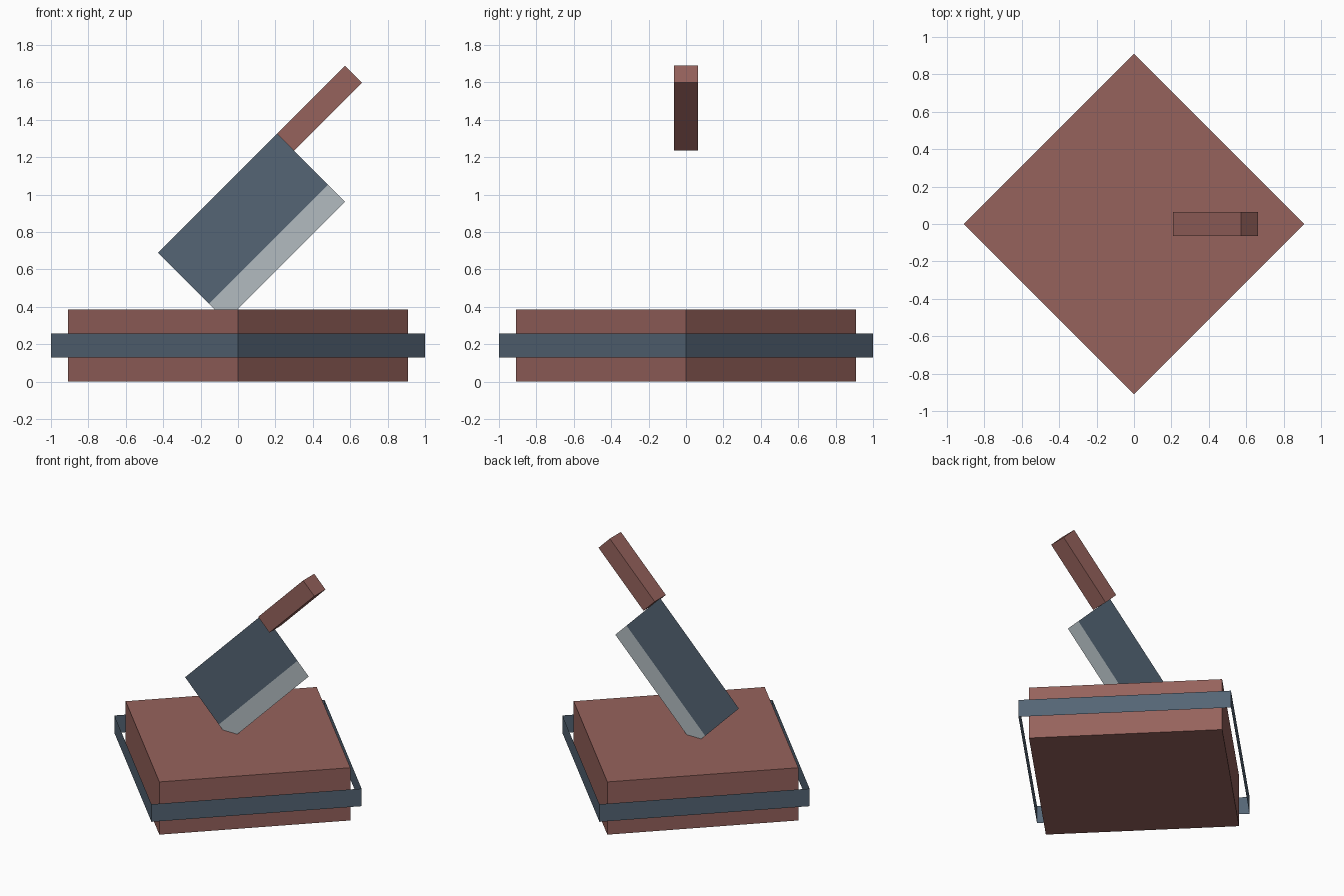
import bpy, bmesh
from math import radians, sqrt
from mathutils import Matrix

if "Cube" in bpy.data.objects:
    bpy.data.objects.remove(bpy.data.objects["Cube"])

U = sqrt(2) / 11  # modelling unit: the band is eleven units wide


def material(name, rgb):
    m = bpy.data.materials.new(name)
    m.use_nodes = True
    m.diffuse_color = (*rgb, 1)
    m.node_tree.nodes["Principled BSDF"].inputs["Base Color"].default_value = (*rgb, 1)
    return m


wood = material("reddish brown wood", (0.305, 0.123, 0.108))
steel = material("slate blue steel", (0.089, 0.130, 0.178))
edge = material("pale grey edge", (0.445, 0.500, 0.530))


def box(name, size, matrix, mats):
    """Box of the given size in units; returns its bmesh and a finishing call."""
    bm = bmesh.new()
    bmesh.ops.create_cube(bm, size=U)
    bmesh.ops.scale(bm, vec=size, verts=bm.verts)

    def finish():
        me = bpy.data.meshes.new(name)
        bm.to_mesh(me)
        bm.free()
        for m in mats:
            me.materials.append(m)
        ob = bpy.data.objects.new(name, me)
        ob.matrix_world = matrix
        bpy.context.collection.objects.link(ob)
    return bm, finish


# Chopping block, turned so a corner faces the front
turn = Matrix.Translation((0, 0, 1.5 * U)) @ Matrix.Rotation(radians(45), 4, 'Z')
bm, finish = box("block", (10, 10, 3), turn, [wood])
finish()

# Thin open band standing off the block
bm, finish = box("band", (11, 11, 1), turn, [steel])
bm.normal_update()
caps = [f for f in bm.faces if abs(f.normal.z) > 0.5]
bmesh.ops.delete(bm, geom=caps, context='FACES_ONLY')
finish()

# Tilted cleaver: local x runs along the blade, local z to its back
tilt = Matrix.Translation((0.072, 0, 0.826)) @ Matrix.Rotation(radians(-45), 4, 'Y')

# Sheet blade sunk into the block, with a sharpened strip along the lower side
bm, finish = box("blade", (7, 1, 4), tilt, [steel, edge])
bm.normal_update()
spare = [f for f in bm.faces if f.normal.y > -0.5]
bmesh.ops.delete(bm, geom=spare, context='FACES')
bmesh.ops.translate(bm, vec=(0, U / 2, 0), verts=bm.verts)
bmesh.ops.bisect_plane(bm, geom=bm.verts[:] + bm.edges[:] + bm.faces[:],
                       plane_co=(0, 0, -U), plane_no=(0, 0, 1))
for f in bm.faces:
    f.material_index = int(f.calc_center_median().z < -U)
finish()

# Handle at the back of the blade
grip = tilt @ Matrix.Translation((5.5 * U, 0, 1.5 * U))
bm, finish = box("handle", (4, 1, 1), grip, [wood])
finish()
